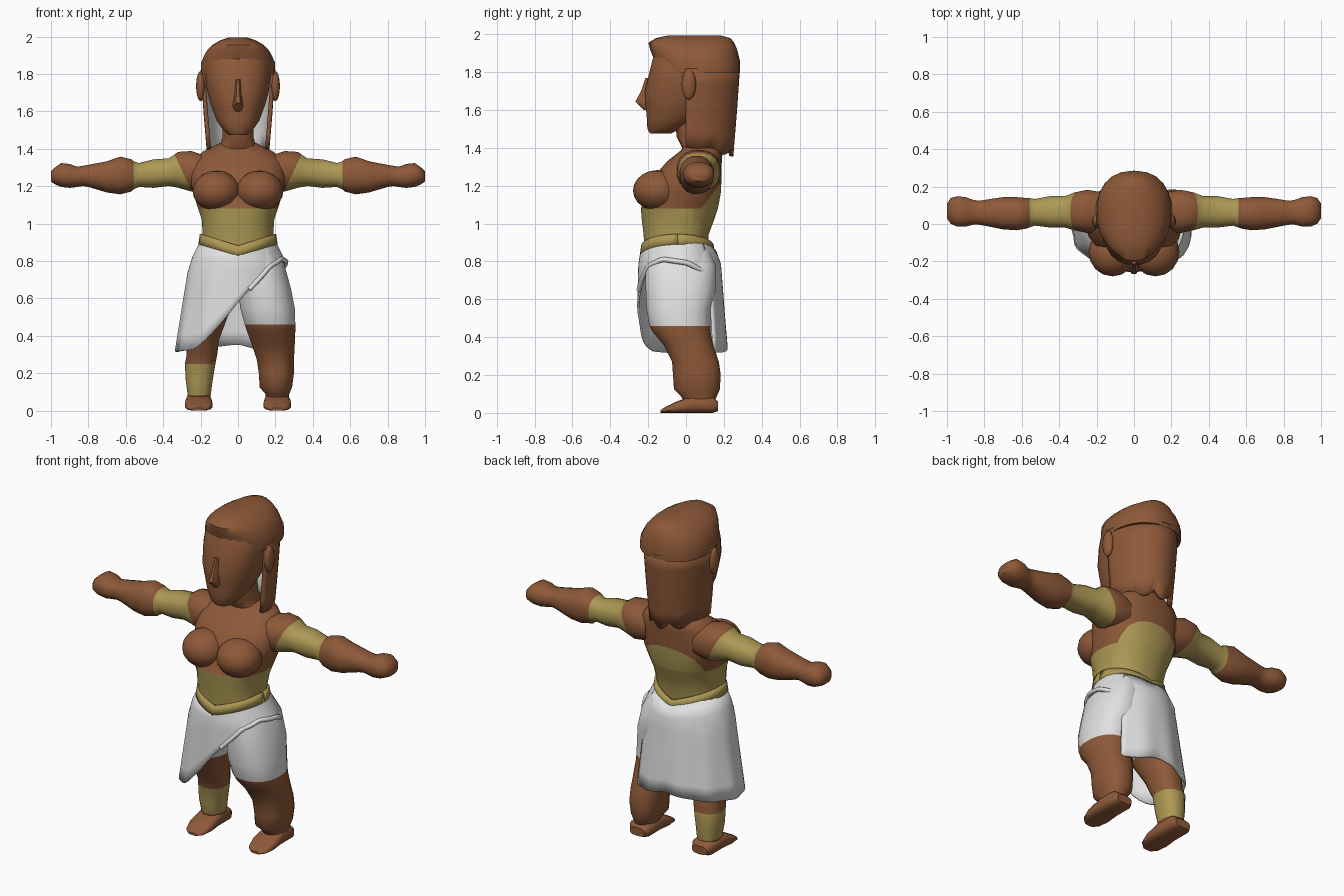
import bpy, bmesh, math
from mathutils import Vector

if "Cube" in bpy.data.objects:
    bpy.data.objects.remove(bpy.data.objects["Cube"])


def material(name, rgb):
    m = bpy.data.materials.new(name)
    m.use_nodes = True
    m.diffuse_color = (*rgb, 1)
    m.node_tree.nodes["Principled BSDF"].inputs["Base Color"].default_value = (*rgb, 1)
    return m


MATS = [material("brown skin", (.27, .1, .04)),
        material("gold cloth", (.42, .32, .09)),
        material("white cloth", (.75, .75, .75))]
SKIN, GOLD, WHITE = range(3)


def finish(name, bm, rule, angle=45):
    """Turn a bmesh into a smooth shaded object coloured by a rule on face centres."""
    for f in bm.faces:
        f.material_index = rule(f.calc_center_median()) if callable(rule) else rule
    me = bpy.data.meshes.new(name)
    bm.to_mesh(me)
    bm.free()
    for m in MATS:
        me.materials.append(m)
    ob = bpy.data.objects.new(name, me)
    bpy.context.collection.objects.link(ob)
    bpy.ops.object.select_all(action='DESELECT')
    ob.select_set(True)
    bpy.context.view_layer.objects.active = ob
    bpy.ops.object.shade_smooth_by_angle(angle=math.radians(angle))
    return ob


def loft(name, axis, rings, rule=SKIN, cuts=(), power=2.3, n=18, flip=1):
    """Skin rings given as (position, low a, high a, low b, high b) along an axis."""
    bm = bmesh.new()
    loops = []
    for t, a0, a1, b0, b1 in rings:
        loop = []
        for i in range(n):
            ang = math.tau * (i + .5) / n
            c, s = math.cos(ang), math.sin(ang)
            a = (a0 + a1) / 2 + (a1 - a0) / 2 * math.copysign(abs(c) ** (2 / power), c)
            b = (b0 + b1) / 2 + (b1 - b0) / 2 * math.copysign(abs(s) ** (2 / power), s)
            x, y, z = {'x': (t, a, b), 'y': (a, t, b), 'z': (a, b, t)}[axis]
            loop.append(bm.verts.new((x * flip, y, z)))
        loops.append(loop)
    for low, high in zip(loops, loops[1:]):
        for i in range(n):
            j = (i + 1) % n
            bm.faces.new((low[i], low[j], high[j], high[i]))
    bm.faces.new(loops[0])
    bm.faces.new(loops[-1])
    for co, no in cuts:
        bmesh.ops.bisect_plane(bm, geom=bm.verts[:] + bm.edges[:] + bm.faces[:],
                               plane_co=co, plane_no=no)
    bmesh.ops.recalc_face_normals(bm, faces=bm.faces[:])
    return finish(name, bm, rule)


def even(rows):
    """Rings symmetric in x from (z, half width, front y, back y)."""
    return [(z, -w, w, y0, y1) for z, w, y0, y1 in rows]


def sheet(name, f, nu, nv, mat, thick, inner=0):
    """Thick cloth from a function of u (around) and v (upward)."""
    bm = bmesh.new()
    g = [[bm.verts.new(f(i / nu, j / nv)) for j in range(nv + 1)] for i in range(nu + 1)]
    for i in range(nu):
        for j in range(nv):
            bm.faces.new((g[i][j], g[i + 1][j], g[i + 1][j + 1], g[i][j + 1]))
    ob = finish(name, bm, mat)
    mod = ob.modifiers.new("thickness", 'SOLIDIFY')
    mod.thickness, mod.offset, mod.material_offset = thick, -1, inner
    return ob


def ball(name, co, size):
    bm = bmesh.new()
    bmesh.ops.create_uvsphere(bm, u_segments=16, v_segments=10, radius=1)
    for v in bm.verts:
        v.co = Vector(co) + Vector(a * b for a, b in zip(v.co, size))
    return finish(name, bm, SKIN)


def interp(table, x):
    for (x0, y0), (x1, y1) in zip(table, table[1:]):
        if x <= x1:
            return y0 + (y1 - y0) * max(0, x - x0) / (x1 - x0)
    return table[-1][1]


# Torso with a bodice that rises toward the back
def bodice(c):
    return GOLD if c.z < max(1.08, 1.08 + 1.3 * (c.y - .08)) else SKIN


loft("torso", 'z', even([
    (.84, .19, -.22, .12), (.94, .19, -.225, .12), (1.02, .195, -.235, .15), (1.08, .215, -.24, .17),
    (1.16, .24, -.2, .185), (1.25, .26, -.17, .19), (1.33, .25, -.1, .19),
    (1.385, .19, -.03, .195), (1.43, .1, 0, .17)]), bodice,
    [((0, 0, 1.08), (0, 0, 1)), ((0, .08, 1.08), (0, -1.3, 1))], n=24)

# Neck, head and nose
loft("neck", 'z', even([(1.34, .14, -.05, .19), (1.4, .1, -.02, .17),
                        (1.46, .085, -.05, .13), (1.6, .08, -.06, .12)]))
loft("head", 'z', even([
    (1.475, .05, -.19, -.08), (1.5, .08, -.205, -.03), (1.55, .115, -.208, .06),
    (1.63, .145, -.215, .14), (1.7, .165, -.22, .18), (1.8, .18, -.195, .2),
    (1.87, .175, -.178, .2), (1.93, .14, -.155, .19)]), n=20)
loft("nose", 'z', even([(1.6, .015, -.225, -.18), (1.625, .03, -.25, -.18), (1.645, .027, -.27, -.18),
                        (1.7, .018, -.24, -.18), (1.77, .014, -.215, -.18)]), n=8)

# Hair cap and hanging back hair with a pale inside
loft("hair_cap", 'z', even([
    (1.795, .2, -.15, .285), (1.86, .2, -.165, .285), (1.92, .172, -.19, .27),
    (1.955, .14, -.198, .255), (1.98, .095, -.16, .235), (1.995, .05, -.09, .18)]), n=22)


def back_hair(u, v):
    a = math.radians(-8 + 196 * u)
    low = 1.4 - .045 * abs(math.sin(5 * math.pi * u)) * math.sin(a)
    z = low + (1.82 - low) * v
    rx = interp([(1.36, .165), (1.6, .185), (1.82, .2)], z)
    ry = interp([(1.36, .22), (1.6, .24), (1.82, .255)], z)
    return rx * math.cos(a), .03 + ry * math.sin(a), z


sheet("back_hair", back_hair, 30, 5, SKIN, .022, WHITE)

# Parts that come in pairs
for side, s in (("left", 1), ("right", -1)):
    ball(side + "_ear", (s * .2, .015, 1.735), (.024, .038, .08))
    ball(side + "_breast", (s * .115, -.15, 1.175), (.128, .13, .108))

    def sleeve(c, s=s):
        x = c.x * s
        return GOLD if .28 < x + .46 * (1.28 - c.z) + .0 and .3 < x + .46 * (1.285 - c.z) and x < .56 else SKIN

    loft(side + "_arm", 'x', [
        (.16, -.05, .17, 1.18, 1.36), (.25, -.05, .185, 1.17, 1.39), (.32, -.035, .17, 1.19, 1.385),
        (.37, -.02, .15, 1.2, 1.35), (.45, -.02, .15, 1.19, 1.345), (.53, -.01, .135, 1.195, 1.325),
        (.56, -.02, .14, 1.18, 1.335), (.57, -.025, .14, 1.17, 1.345), (.63, -.035, .145, 1.155, 1.36),
        (.7, -.03, .145, 1.165, 1.335), (.8, -.01, .13, 1.195, 1.315), (.83, -.005, .125, 1.2, 1.31),
        (.86, -.005, .13, 1.195, 1.305), (.9, -.015, .145, 1.19, 1.32), (.945, -.015, .15, 1.195, 1.325),
        (.98, 0, .14, 1.21, 1.3), (1, .03, .11, 1.225, 1.28)], sleeve,
        [((s * .3, 0, 1.285), (s, 0, -.46))], n=16, flip=s)

    loft(side + "_foot", 'y', [
        (.17, .16, .26, .01, .06), (.14, .14, .28, 0, .085), (.03, .14, .28, 0, .09),
        (-.05, .135, .285, 0, .06), (-.11, .15, .27, 0, .03), (-.135, .18, .24, 0, .015)],
        power=3, n=14, flip=s)

# Left leg: wide shorts and a full lower leg
loft("left_leg", 'z', [
    (.06, .15, .27, -.01, .15), (.09, .145, .275, -.03, .165), (.125, .115, .29, -.065, .18),
    (.2, .11, .3, -.07, .185), (.27, .1, .3, -.075, .175), (.36, .07, .305, -.12, .145),
    (.43, .045, .308, -.18, .13), (.46, .035, .308, -.195, .13), (.55, .01, .305, -.21, .135),
    (.65, 0, .285, -.215, .16), (.78, 0, .25, -.215, .16), (.88, 0, .19, -.2, .12)],
    lambda c: WHITE if c.z > .46 else SKIN, n=20)

# Right leg: slimmer, with a wrapped shin
loft("right_leg", 'z', [
    (.05, .15, .27, 0, .14), (.085, .145, .27, -.01, .145), (.16, .135, .28, -.025, .15),
    (.25, .12, .285, -.03, .15), (.3, .11, .275, -.05, .14), (.38, .1, .28, -.09, .13),
    (.5, .055, .285, -.16, .13), (.6, .01, .27, -.2, .14),
    (.78, 0, .24, -.21, .15), (.88, 0, .19, -.2, .12)],
    lambda c: WHITE if c.z > .5 else GOLD if .085 < c.z < .25 else SKIN, n=20, flip=-1)

# Wrap skirt: long at the back and right, swept up over the left hip
HEM = [(45, .32), (65, .32), (90, .355), (130, .33), (180, .315), (222, .325), (235, .365),
       (250, .45), (270, .58), (290, .68), (310, .77), (335, .81), (370, .79), (405, .72)]


def reach(z, top, hip, hem):
    return interp([(.32, hem), (.79, hip), (.91, top)], z)


def skirt(u, v):
    deg = 45 + 360 * u
    a = math.radians(deg)
    c, s = math.cos(a), math.sin(a)
    top = .91 - .055 * (1 - abs(c))
    low = interp(HEM, deg)
    z = low + (top - low) * v
    rx = reach(z, .2, .26, .31) if c > 0 else reach(z, .2, .262, .335)
    ry = reach(z, .17, .215, .255) if s > 0 else reach(z, .2, .222, .232)
    fold = 1 + .02 * math.sin(11 * a) * max(0, .8 - z) * 2
    return rx * c * fold, -.03 + ry * s * fold, z


sheet("wrap_skirt", skirt, 60, 7, WHITE, .012)

# Rolled edge of the skirt over the left hip
roll = bpy.data.curves.new("skirt_roll", 'CURVE')
roll.dimensions = '3D'
roll.bevel_depth = .014
roll.bevel_resolution = 1
spline = roll.splines.new('POLY')
spline.points.add(20)
for i, p in enumerate(spline.points):
    p.co = (*skirt(.66 + .34 * i / 20, .02), 1)
roll.materials.append(MATS[WHITE])
bpy.context.collection.objects.link(bpy.data.objects.new("skirt_roll", roll))


# Belt dipping to a point at front and back
def belt(u, v):
    a = math.tau * u
    c, s = math.cos(a), math.sin(a)
    z = .89 + .055 * v - .062 * (1 - abs(c))
    return (.212 - .008 * v) * c, -.045 + (.2 - .008 * v) * s, z


sheet("belt", belt, 32, 2, GOLD, .02)
